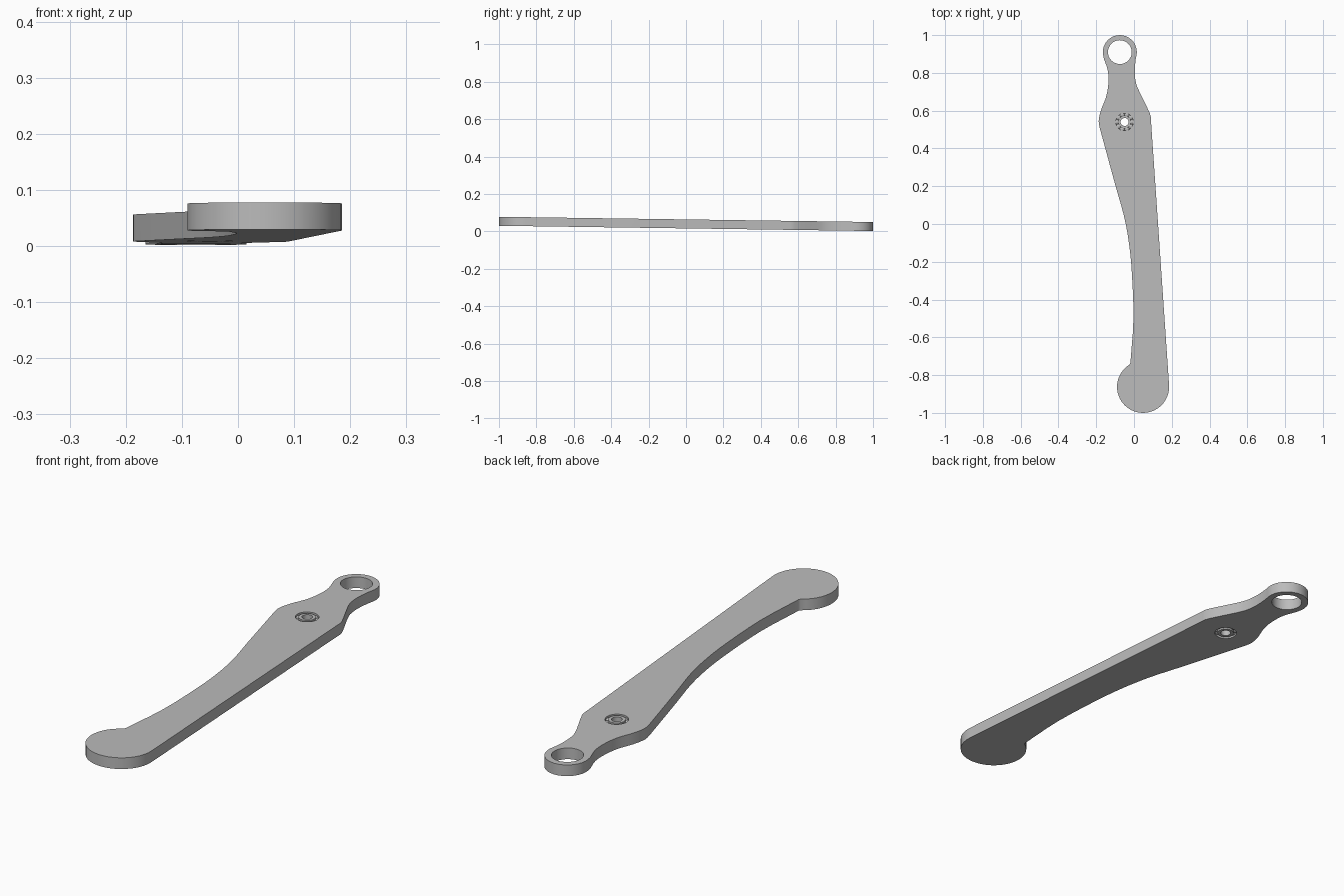
import bpy, bmesh, math
from mathutils import Vector, Matrix

cube = bpy.data.objects.get("Cube")
if cube:
    bpy.data.objects.remove(cube)

THICK = 0.048
TILT = -0.014            # the arm slopes down towards the back
HUB = Vector((-0.05, 0.54))
EYE = Vector((-0.075, 0.91))
PAD = Vector((0.048, -0.862))


def material(name, value):
    m = bpy.data.materials.new(name)
    m.use_nodes = True
    colour = (value, value, value, 1)
    m.diffuse_color = colour
    m.node_tree.nodes["Principled BSDF"].inputs["Base Color"].default_value = colour
    return m


GREY = material("plain grey", 0.5)


def arc(centre, radius, start, end, steps):
    angles = [math.radians(start + (end - start) * i / steps) for i in range(steps + 1)]
    return [centre + radius * Vector((math.cos(a), math.sin(a))) for a in angles]


def spline(points, steps=3):
    """Smooth curve through the points, both ends included."""
    p = [Vector(q) for q in points]
    p = [p[0] * 2 - p[1]] + p + [p[-1] * 2 - p[-2]]
    out = []
    for a, b, c, d in zip(p, p[1:], p[2:], p[3:]):
        for i in range(steps):
            t = i / steps
            out.append(0.5 * (2 * b + (c - a) * t + (2 * a - 5 * b + 4 * c - d) * t ** 2
                              + (3 * b - a - 3 * c + d) * t ** 3))
    return out + [p[-2]]


def finish(name, bm):
    """Shear the part onto the sloping plane and make it an object."""
    for v in bm.verts:
        v.co.z += 0.016 + TILT * v.co.y
    bmesh.ops.recalc_face_normals(bm, faces=bm.faces)
    mesh = bpy.data.meshes.new(name)
    bm.to_mesh(mesh)
    bm.free()
    mesh.materials.append(GREY)
    ob = bpy.data.objects.new(name, mesh)
    bpy.context.collection.objects.link(ob)
    bpy.ops.object.select_all(action="DESELECT")
    ob.select_set(True)
    bpy.context.view_layer.objects.active = ob
    bpy.ops.object.shade_smooth_by_angle(angle=math.radians(30))


def plate(name, loops):
    """Extrude an outline with holes."""
    bm = bmesh.new()
    edges = []
    for loop in loops:
        vs = [bm.verts.new((p.x, p.y, 0)) for p in loop]
        edges += [bm.edges.new((a, b)) for a, b in zip(vs, vs[1:] + vs[:1])]
    bmesh.ops.triangle_fill(bm, use_beauty=True, use_dissolve=False, edges=edges)
    ext = bmesh.ops.extrude_face_region(bm, geom=bm.faces[:])
    top = [g for g in ext["geom"] if isinstance(g, bmesh.types.BMVert)]
    bmesh.ops.translate(bm, verts=top, vec=(0, 0, THICK))
    finish(name, bm)


def ring(name, inner, outer, low, high, steps=32):
    """Square-section ring around the hub."""
    bm = bmesh.new()
    section = [(inner, low), (outer, low), (outer, high), (inner, high)]
    turns = []
    for i in range(steps):
        a = math.tau * i / steps
        turns.append([bm.verts.new((HUB.x + r * math.cos(a), HUB.y + r * math.sin(a), z))
                      for r, z in section])
    for a, b in zip(turns, turns[1:] + turns[:1]):
        for k in range(4):
            bm.faces.new((a[k], b[k], b[k - 3], a[k - 3]))
    finish(name, bm)


# Arm outline, counter-clockwise from the eye
left_neck = spline([(-0.159, 0.873), (-0.138, 0.81), (-0.136, 0.74), (-0.148, 0.672),
                    (-0.175, 0.603), (-0.187, 0.545), (-0.18, 0.503)])
left_side = spline([(-0.18, 0.503), (-0.1, 0.21), (-0.053, 0.042), (-0.026, -0.106),
                    (-0.011, -0.265), (-0.003, -0.503), (-0.019, -0.735)])
right_neck = spline([(0.09, 0.545), (0.084, 0.585), (0.037, 0.683), (0.011, 0.745),
                     (0.004, 0.81), (0.009, 0.873)])
outline = (arc(EYE, 0.09, -15, 195, 20) + left_neck + left_side[1:]
           + arc(PAD, 0.138, 121, 364, 28) + right_neck)
plate("arm", [outline,
              arc(EYE, 0.063, 0, 360, 32)[:-1],
              arc(HUB, 0.058, 0, 360, 32)[:-1]])

# Pivot bearing: races, recessed cage and balls
ring("outer_race", 0.046, 0.058, 0, THICK)
ring("inner_race", 0.021, 0.034, 0, THICK)
ring("ball_cage", 0.034, 0.046, 0.014, THICK - 0.014)
bm = bmesh.new()
for p in arc(HUB, 0.04, 0, 360, 10)[:-1]:
    bmesh.ops.create_uvsphere(bm, u_segments=12, v_segments=8, radius=0.018,
                              matrix=Matrix.Translation((p.x, p.y, THICK / 2)))
finish("bearing_balls", bm)
